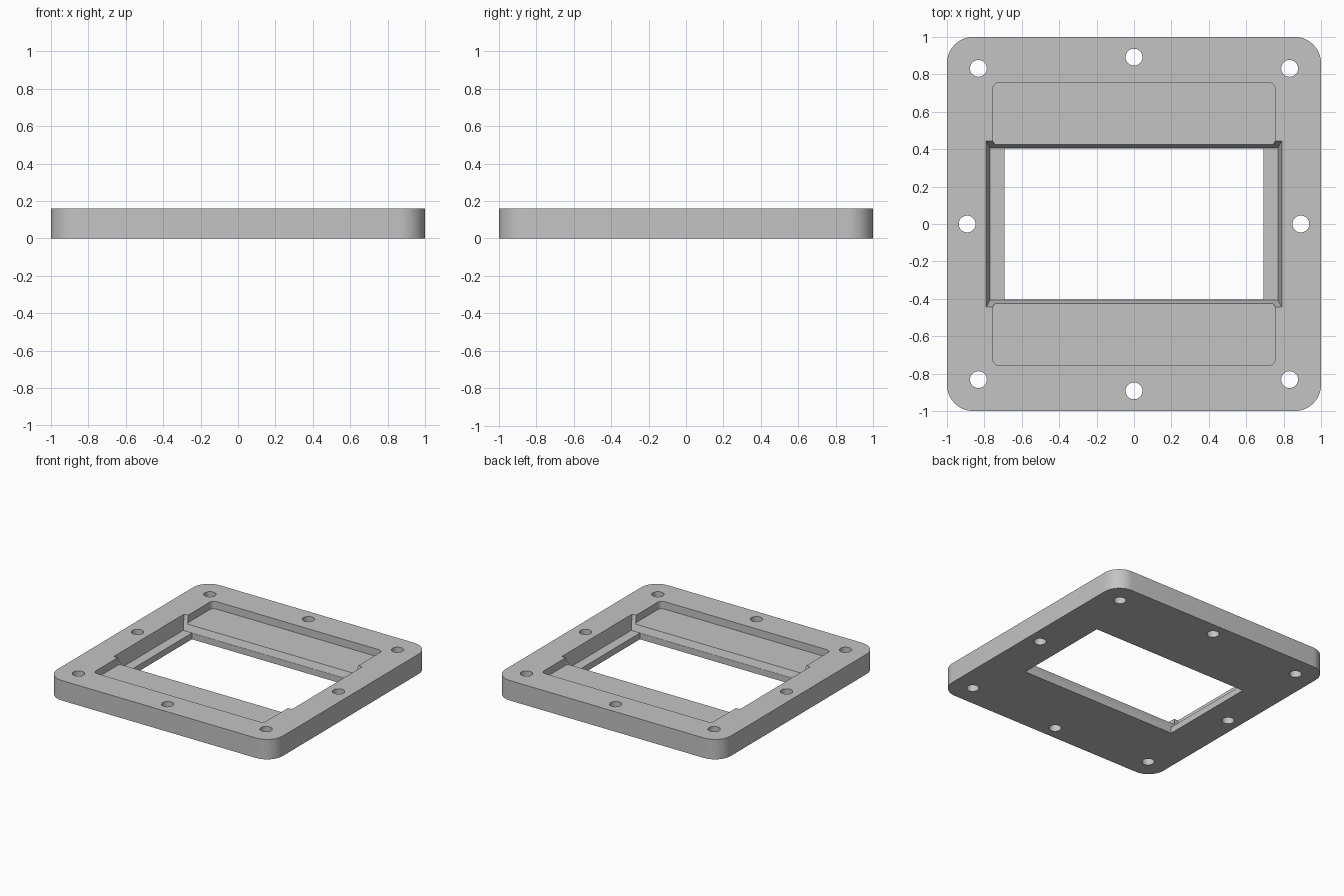
import bpy, bmesh, math

cube = bpy.data.objects.get("Cube")
if cube:
    bpy.data.objects.remove(cube, do_unlink=True)

HEIGHT = 0.16
LEDGE_Z = 0.05
FLOOR_Z = 0.10

grey = bpy.data.materials.new("plain grey")
grey.use_nodes = True
colour = (0.55, 0.55, 0.55, 1)
grey.diffuse_color = colour
grey.node_tree.nodes["Principled BSDF"].inputs["Base Color"].default_value = colour


def rounded_outline(hx, hy, r, steps=10):
    """Points of a rounded rectangle, counter-clockwise."""
    points = []
    for i, (sx, sy) in enumerate([(1, 1), (-1, 1), (-1, -1), (1, -1)]):
        for k in range(steps + 1):
            a = math.pi / 2 * (i + k / steps)
            points.append((sx * (hx - r) + r * math.cos(a),
                           sy * (hy - r) + r * math.sin(a)))
    return points


def circle_outline(r, steps=32):
    return [(r * math.cos(math.tau * k / steps), r * math.sin(math.tau * k / steps))
            for k in range(steps)]


def loft(name, low, high, z0, z1, cx=0, cy=0):
    """Solid between two outlines with the same number of points."""
    bm = bmesh.new()
    bottom = [bm.verts.new((x + cx, y + cy, z0)) for x, y in low]
    top = [bm.verts.new((x + cx, y + cy, z1)) for x, y in high]
    bm.faces.new(bottom[::-1])
    bm.faces.new(top)
    n = len(low)
    for i in range(n):
        j = (i + 1) % n
        bm.faces.new((bottom[i], bottom[j], top[j], top[i]))
    mesh = bpy.data.meshes.new(name)
    bm.to_mesh(mesh)
    bm.free()
    mesh.materials.append(grey)
    obj = bpy.data.objects.new(name, mesh)
    bpy.context.collection.objects.link(obj)
    return obj


def rectangle(hx, hy):
    return [(hx, hy), (-hx, hy), (-hx, -hy), (hx, -hy)]


# Square plate with rounded corners
outline = rounded_outline(1, 1, 0.14)
plate = loft("frame_plate", outline, outline, 0, HEIGHT)
cutters = []

# Shallow recess on each side of the window
recess = rounded_outline(0.755, 0.169, 0.035)
for side in (1, -1):
    cutters.append(loft("recess_cutter", recess, recess, FLOOR_Z, 0.3, cy=side * 0.587))

# Tapered pocket above the end ledges
cutters.append(loft("pocket_cutter", rectangle(0.77, 0.406), rectangle(0.80, 0.4645),
                    LEDGE_Z, 0.215))

# Through window
window = rectangle(0.692, 0.404)
cutters.append(loft("window_cutter", window, window, -0.1, 0.1))

# Screw holes at the corners and edge middles
hole = circle_outline(0.045)
for i in (-1, 0, 1):
    for j in (-1, 0, 1):
        if i or j:
            d = 0.832 if i and j else 0.892
            cutters.append(loft("hole_cutter", hole, hole, -0.1, 0.3, i * d, j * d))

# Cut everything out of the plate
bpy.ops.object.select_all(action='DESELECT')
bpy.context.view_layer.objects.active = plate
plate.select_set(True)
for cutter in cutters:
    cutter.hide_render = True
    mod = plate.modifiers.new("cut", 'BOOLEAN')
    mod.operation = 'DIFFERENCE'
    mod.solver = 'EXACT'
    mod.object = cutter
    bpy.ops.object.modifier_apply(modifier=mod.name)
    bpy.data.objects.remove(cutter, do_unlink=True)

bpy.ops.object.shade_smooth_by_angle(angle=math.radians(30))
